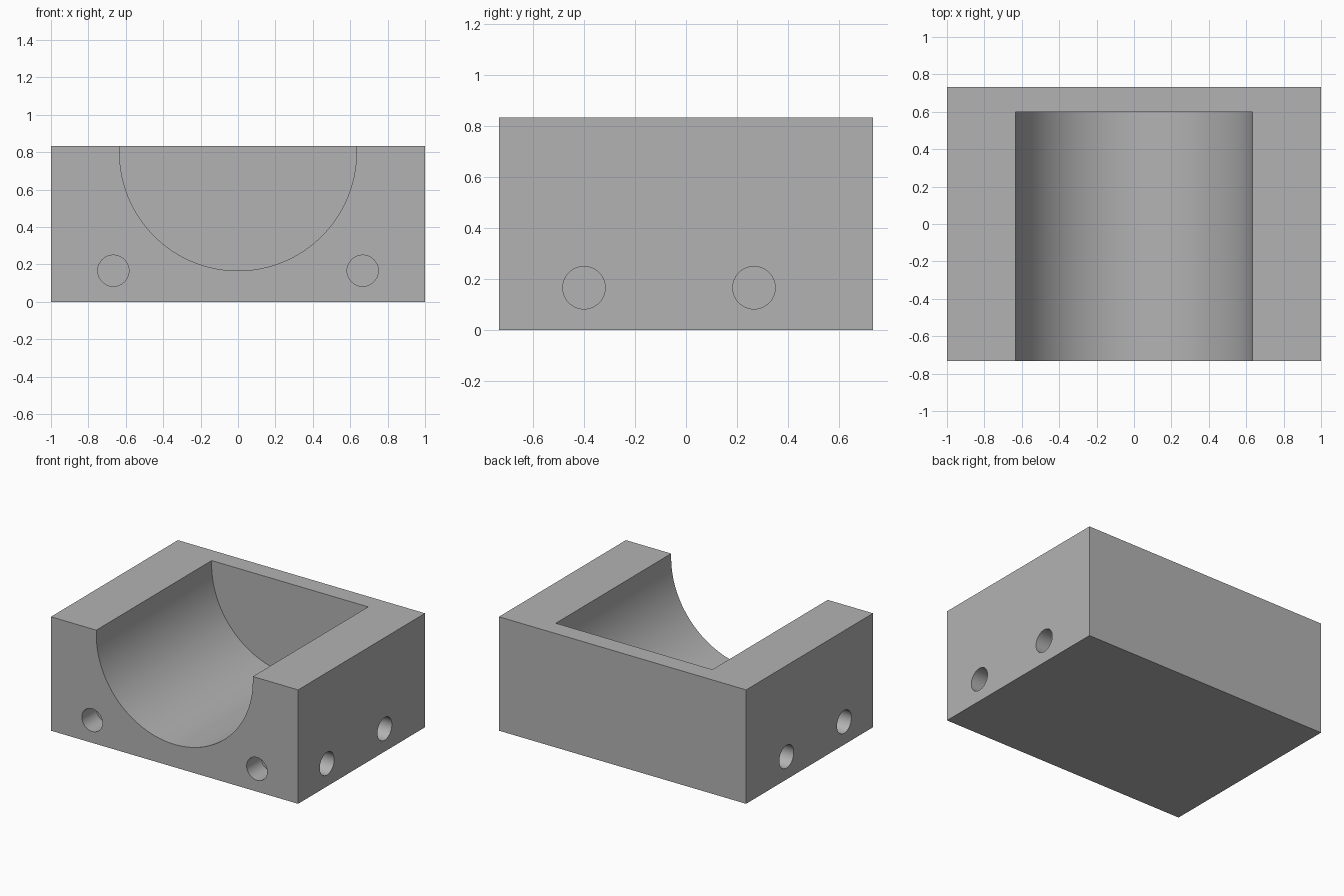
import bpy, bmesh, math
from mathutils import Matrix, Vector

if "Cube" in bpy.data.objects:
    bpy.data.objects.remove(bpy.data.objects["Cube"], do_unlink=True)

U = 1 / 30                                   # design unit
WIDTH, DEPTH, HEIGHT = 60 * U, 44 * U, 25 * U
BACK_WALL = 4 * U
TROUGH_R, TROUGH_Z = 19 * U, 24 * U
HOLE_R, HOLE_Z, HOLE_DEPTH = 2.5 * U, 5 * U, 5 * U

grey = bpy.data.materials.new("plain grey")
grey.use_nodes = True
colour = (0.45, 0.45, 0.45, 1)
grey.diffuse_color = colour
grey.node_tree.nodes["Principled BSDF"].inputs["Base Color"].default_value = colour


def make_object(name, bm):
    bmesh.ops.recalc_face_normals(bm, faces=bm.faces)
    mesh = bpy.data.meshes.new(name)
    bm.to_mesh(mesh)
    bm.free()
    mesh.materials.append(grey)
    obj = bpy.data.objects.new(name, mesh)
    bpy.context.collection.objects.link(obj)
    return obj


def trough_cutter():
    """U-shaped profile pushed from in front of the block to the back wall."""
    bm = bmesh.new()
    front, back = -DEPTH / 2 - 0.1, DEPTH / 2 - BACK_WALL
    steps = 64
    profile = [(-TROUGH_R, HEIGHT + 0.1)]
    for i in range(steps + 1):
        a = math.pi * (1 + i / steps)
        profile.append((TROUGH_R * math.cos(a), TROUGH_Z + TROUGH_R * math.sin(a)))
    profile.append((TROUGH_R, HEIGHT + 0.1))
    face = bm.faces.new([bm.verts.new((x, front, z)) for x, z in profile])
    grown = bmesh.ops.extrude_face_region(bm, geom=[face], use_keep_orig=True)
    moved = [g for g in grown["geom"] if isinstance(g, bmesh.types.BMVert)]
    bmesh.ops.translate(bm, verts=moved, vec=(0, back - front, 0))
    return make_object("trough_cutter", bm)


def hole_cutter(mouth, axis):
    """Round blind hole centred on a point of the surface."""
    bm = bmesh.new()
    turn = Vector(axis).to_track_quat("Z", "Y").to_matrix().to_4x4()
    bmesh.ops.create_cone(bm, cap_ends=True, segments=48, radius1=HOLE_R,
                          radius2=HOLE_R, depth=2 * HOLE_DEPTH,
                          matrix=Matrix.Translation(mouth) @ turn)
    return make_object("hole_cutter", bm)


# Solid block
bm = bmesh.new()
bmesh.ops.create_cube(bm, size=1, matrix=Matrix.Translation((0, 0, HEIGHT / 2))
                      @ Matrix.Diagonal((WIDTH, DEPTH, HEIGHT, 1)))
block = make_object("cradle_block", bm)

# Trough, front holes and side holes
cutters = [trough_cutter()]
for side in (-1, 1):
    cutters.append(hole_cutter((side * 20 * U, -DEPTH / 2, HOLE_Z), (0, 1, 0)))
    for y in (-12 * U, 8 * U):
        cutters.append(hole_cutter((side * WIDTH / 2, y, HOLE_Z), (1, 0, 0)))

bpy.ops.object.select_all(action="DESELECT")
block.select_set(True)
bpy.context.view_layer.objects.active = block
for cutter in cutters:
    cutter.hide_render = True
    cut = block.modifiers.new("cut", "BOOLEAN")
    cut.operation = "DIFFERENCE"
    cut.solver = "EXACT"
    cut.object = cutter
    bpy.ops.object.modifier_apply(modifier=cut.name)
    bpy.data.objects.remove(cutter, do_unlink=True)

bpy.ops.object.shade_smooth_by_angle(angle=math.radians(30))
